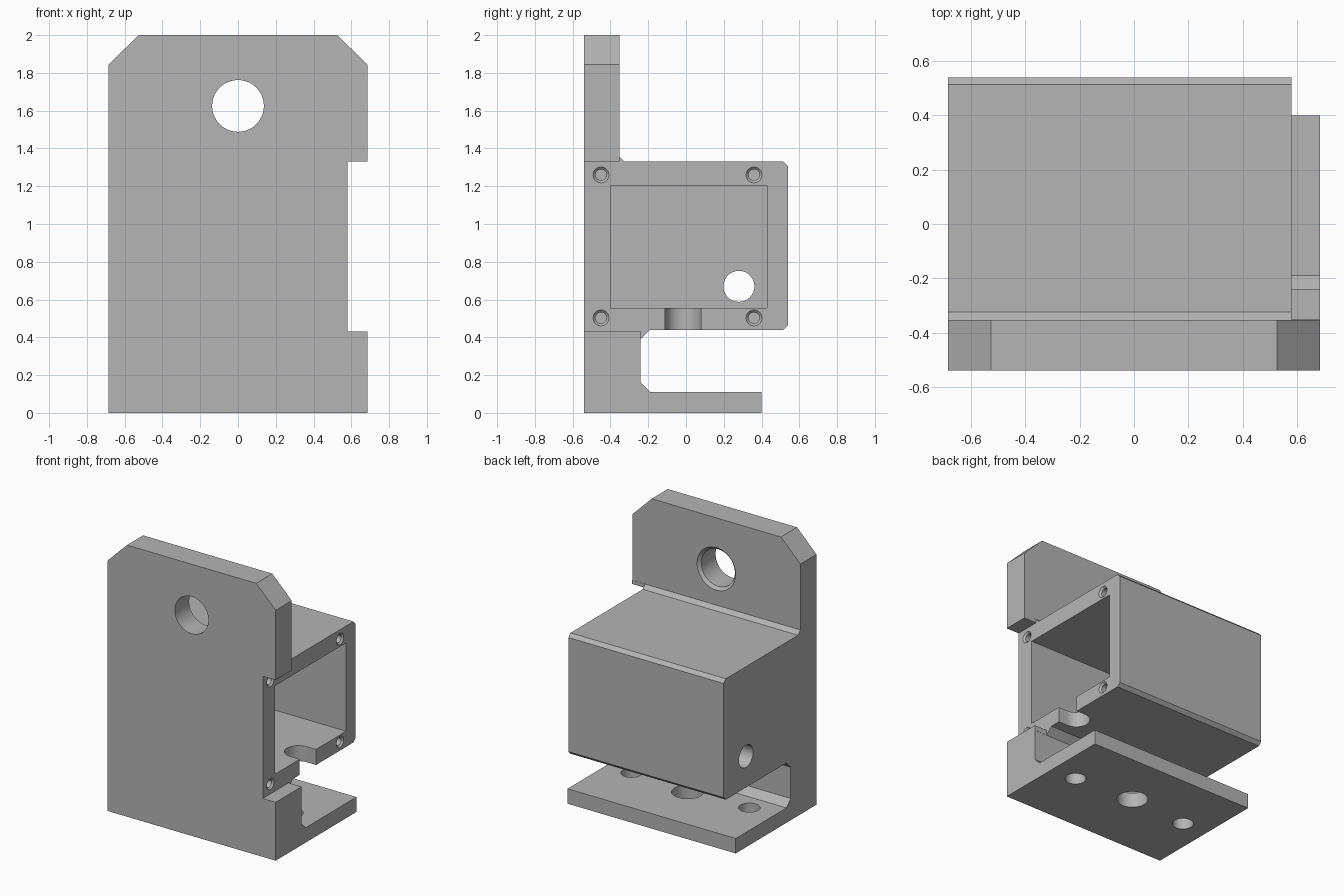
import bpy, bmesh, math

default = bpy.data.objects.get("Cube")
if default:
    bpy.data.objects.remove(default, do_unlink=True)

grey = bpy.data.materials.new("plain_grey")
grey.use_nodes = True
colour = (0.46, 0.46, 0.46, 1)
grey.diffuse_color = colour
bsdf = next(n for n in grey.node_tree.nodes if n.type == 'BSDF_PRINCIPLED')
bsdf.inputs["Base Color"].default_value = colour


def place(axis, t, a, b):
    return {'x': (t, a, b), 'y': (a, t, b), 'z': (a, b, t)}[axis]


def loft(name, axis, sections):
    """Closed solid through sections, each (position on axis, outline)."""
    bm = bmesh.new()
    rings = [[bm.verts.new(place(axis, t, a, b)) for a, b in pts] for t, pts in sections]
    n = len(rings[0])
    for r, s in zip(rings, rings[1:]):
        for i in range(n):
            j = (i + 1) % n
            bm.faces.new((r[i], r[j], s[j], s[i]))
    bm.faces.new(rings[0])
    bm.faces.new(rings[-1])
    bmesh.ops.recalc_face_normals(bm, faces=bm.faces)
    mesh = bpy.data.meshes.new(name)
    bm.to_mesh(mesh)
    bm.free()
    mesh.materials.append(grey)
    obj = bpy.data.objects.new(name, mesh)
    bpy.context.collection.objects.link(obj)
    return obj


def arc(a, b, r, start=0.0, sweep=math.tau, n=48):
    return [(a + r * math.cos(start + sweep * i / n),
             b + r * math.sin(start + sweep * i / n)) for i in range(n)]


def cut(axis, sections):
    """Subtract a lofted solid from the bracket."""
    tool = loft("cutter", axis, sections)
    tool.hide_render = True
    mod = bracket.modifiers.new("cut", 'BOOLEAN')
    mod.operation = 'DIFFERENCE'
    mod.solver = 'EXACT'
    mod.object = tool
    bpy.context.view_layer.objects.active = bracket
    bpy.ops.object.modifier_apply(modifier=mod.name)
    bpy.data.objects.remove(tool, do_unlink=True)


def prism(axis, lo, hi, pts):
    cut(axis, [(lo, pts), (hi, pts)])


def bore(axis, a, b, stations):
    cut(axis, [(t, arc(a, b, r)) for t, r in stations])


def rect(a0, a1, b0, b1):
    return [(a0, b0), (a1, b0), (a1, b1), (a0, b1)]


# Bracket side profile: foot, upright, chamfered housing
HALF, END = 0.685, 0.58
profile = [(-.54, 0), (.4, 0), (.4, .11), (-.19, .11), (-.24, .16), (-.24, .39),
           (-.19, .44), (.515, .44), (.54, .465), (.54, 1.305), (.515, 1.33),
           (-.325, 1.33), (-.353, 1.358), (-.353, 2), (-.54, 2)]
bracket = loft("mounting_bracket", 'x', [(-HALF, profile), (HALF, profile)])

# Recess that sets the housing end back from the upright
prism('x', END, .9, [(-.7, .43), (-.2395, .43), (-.2395, .3), (1, .3),
                     (1, 1.6), (-.3525, 1.6), (-.3525, 1.33), (-.7, 1.33)])

# Clipped top corners
for s in (-1, 1):
    prism('y', -.7, -.2, [(s * .425, 2.1), (s * .785, 1.745), (s * .785, 2.1)])

# Housing cavity, open on one end
prism('x', -HALF + .11, .8, rect(-.4, .43, .555, 1.205))

# Rounded slot in the housing floor
slot = arc(.505, -.015, .095, math.pi / 2, math.pi, 24)
prism('z', .38, .7, slot + [(.505, -.11), (.8, -.11), (.8, .08)])

# Cable hole in the closed end
bore('x', .28, .67, [(-.9, .082), (-.4, .082)])

# Countersunk cover screw holes
for y in (-.45, .36):
    for z in (.503, 1.26):
        bore('x', y, z, [(END - .2, .029), (END - .013, .029), (END + .007, .049)])

# Hanging hole, chamfered at the back
bore('y', 0, 1.625, [(-.7, .137), (-.373, .137), (-.333, .177)])

# Foot holes
bore('z', 0, -.018, [(-.1, .107), (.25, .107)])
for s in (-1, 1):
    bore('z', s * .48, -.052, [(-.1, .072), (.13, .072)])

# Smooth bores, sharp edges
bpy.ops.object.select_all(action='DESELECT')
bracket.select_set(True)
bpy.context.view_layer.objects.active = bracket
bpy.ops.object.shade_smooth_by_angle(angle=math.radians(30))
